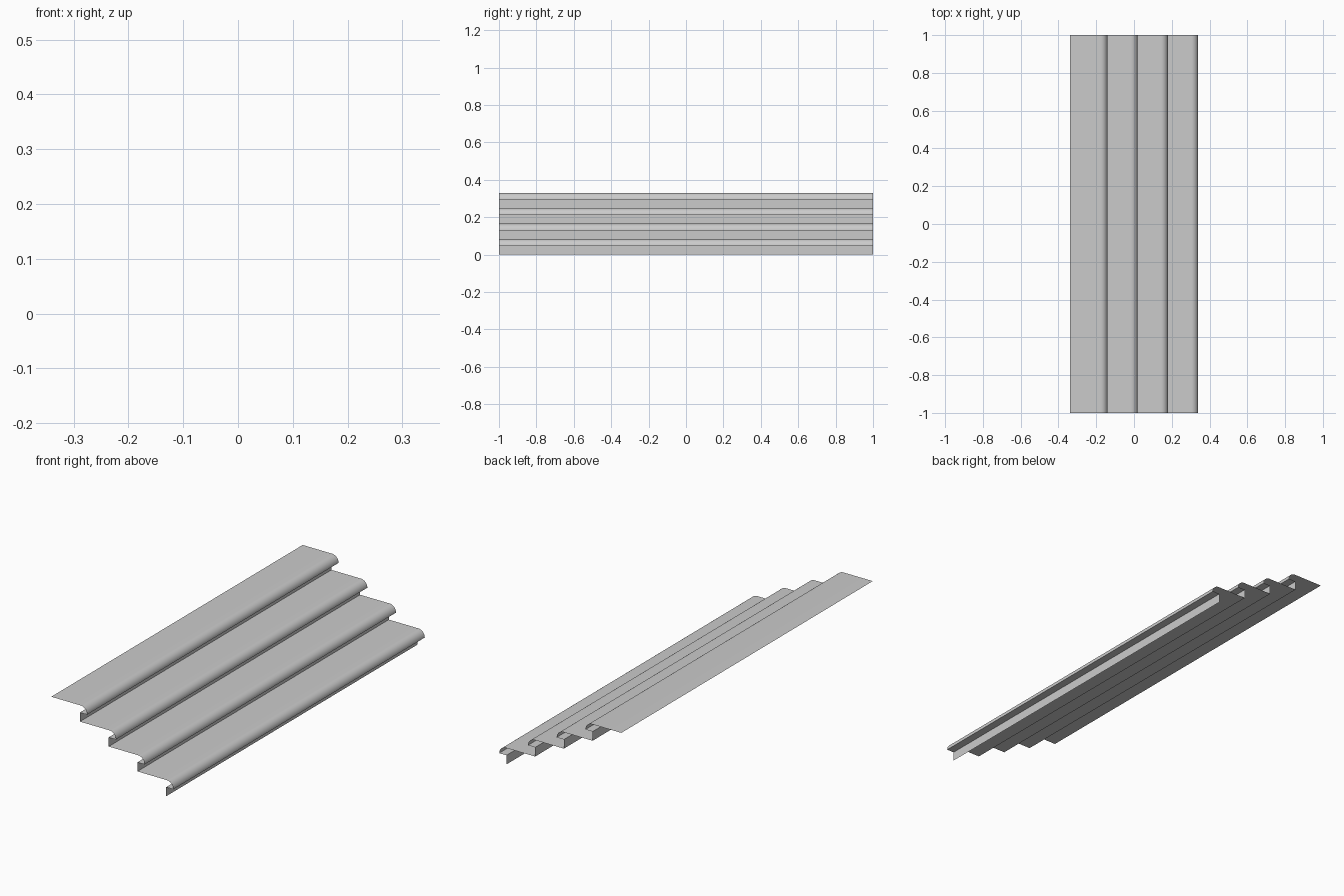
import bpy
import bmesh
from math import sin, cos, pi

if "Cube" in bpy.data.objects:
    bpy.data.objects.remove(bpy.data.objects["Cube"])

STEPS, RUN, RISE = 4, 0.16, 0.0825     # spacing of the flight
DEPTH, NOSE = 0.20, 0.0365             # tread depth and nosing radius
HALF_LEN, X0 = 1.0, -0.34
ARC = 12


def extrude_profile(name, points):
    """Open sheet: sweep an x/z profile along y."""
    bm = bmesh.new()
    rows = [[bm.verts.new((x, y, z)) for y in (-HALF_LEN, HALF_LEN)] for x, z in points]
    for a, b in zip(rows, rows[1:]):
        bm.faces.new((a[0], b[0], b[1], a[1]))
    mesh = bpy.data.meshes.new(name)
    bm.to_mesh(mesh)
    bm.free()
    obj = bpy.data.objects.new(name, mesh)
    bpy.context.collection.objects.link(obj)
    return obj


steps = []
for i in range(STEPS):
    x, z = X0 + i * RUN, (STEPS - i) * RISE
    # flat tread, then quarter-round nosing
    profile = [(x, z)]
    for k in range(ARC + 1):
        a = k / ARC * pi / 2
        profile.append((x + DEPTH - NOSE + NOSE * sin(a), z - NOSE + NOSE * cos(a)))
    # flat underside of the nosing, then riser down to the next tread
    profile += [(x + RUN, z - NOSE), (x + RUN, z - RISE)]
    steps.append(extrude_profile(f"stair_step_{i + 1}", profile))

# smooth nosings, crisp corners
for obj in steps:
    obj.select_set(True)
bpy.context.view_layer.objects.active = steps[0]
bpy.ops.object.shade_smooth_by_angle(angle=pi / 6)
